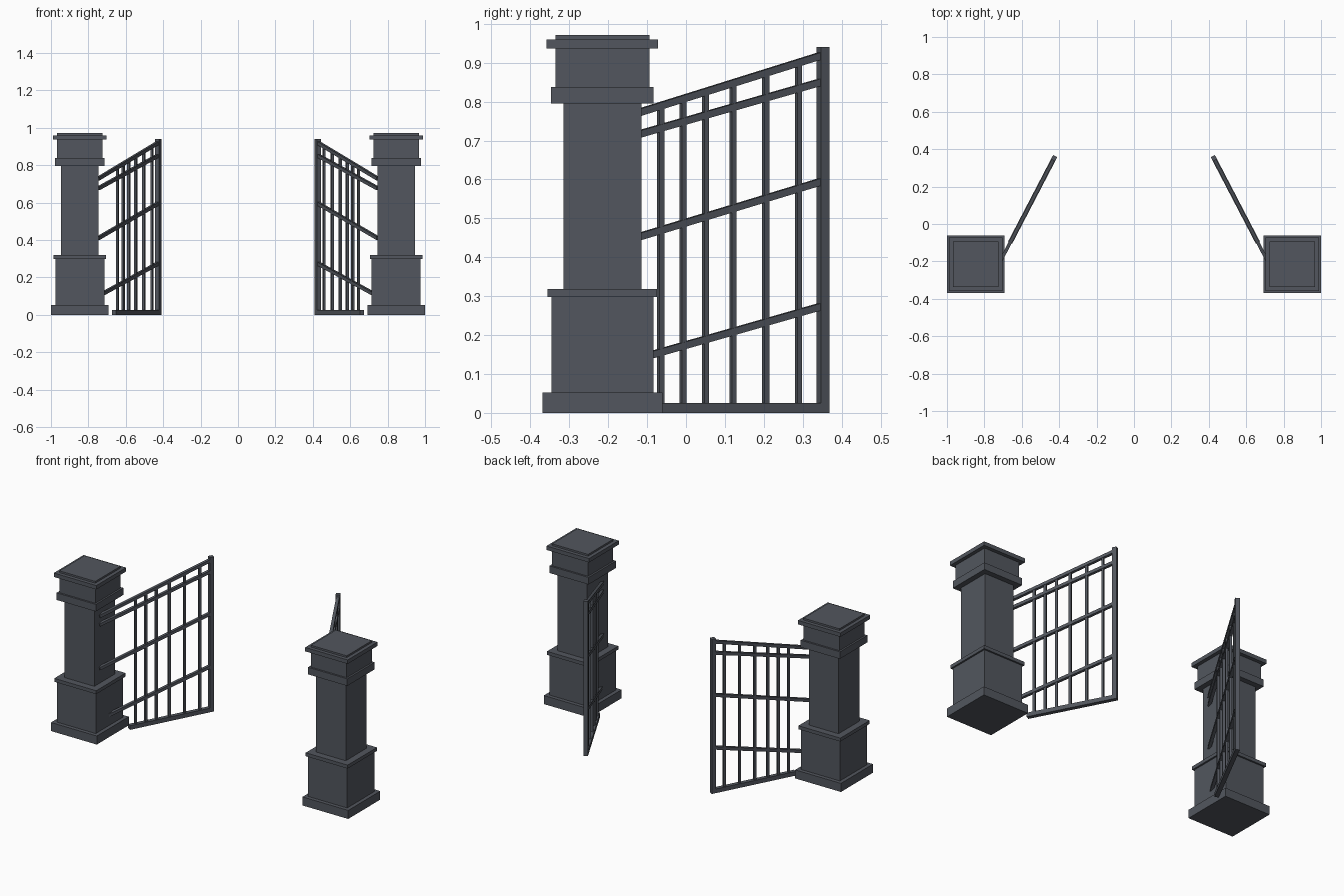
import bpy, bmesh
from mathutils import Vector, Matrix

if "Cube" in bpy.data.objects:
    bpy.data.objects.remove(bpy.data.objects["Cube"])

mat = bpy.data.materials.new("slate_grey")
mat.diffuse_color = (0.085, 0.094, 0.112, 1)
mat.use_nodes = True
mat.node_tree.nodes["Principled BSDF"].inputs["Base Color"].default_value = mat.diffuse_color


def finish(name, bm):
    """Turn a bmesh into an object mirrored across x = 0."""
    bmesh.ops.recalc_face_normals(bm, faces=bm.faces)
    me = bpy.data.meshes.new(name)
    bm.to_mesh(me)
    bm.free()
    me.materials.append(mat)
    ob = bpy.data.objects.new(name, me)
    bpy.context.collection.objects.link(ob)
    mod = ob.modifiers.new("mirror", 'MIRROR')
    mod.use_mirror_merge = False
    return ob


def box(bm, matrix):
    bmesh.ops.create_cube(bm, size=1, matrix=matrix)


# Leaf line: plan direction of the opened gate, parametrised by y
POST = Vector((-0.427, 0.352, 0))
SLOPE = 1.92


def on_leaf(y, z):
    return Vector((POST.x + (y - POST.y) / SLOPE, y, z))


def beam(bm, a, b, width, height):
    """Box from a to b, width across the leaf, height in the leaf plane."""
    d = (b - a).normalized()
    side = Vector((SLOPE, -1, 0)).normalized()
    up = side.cross(d)
    rot = Matrix((d, side, up)).transposed().to_4x4()
    size = Matrix.Diagonal(((b - a).length, width, height, 1))
    box(bm, Matrix.Translation((a + b) / 2) @ rot @ size)


# Stone pillar tiers: name, half width, bottom, top
tiers = [
    ("pillar_base", 0.154, 0.0, 0.052),
    ("pillar_plinth", 0.131, 0.052, 0.298),
    ("pillar_plinth_ledge", 0.141, 0.298, 0.319),
    ("pillar_shaft", 0.100, 0.319, 0.795),
    ("pillar_collar", 0.132, 0.795, 0.838),
    ("pillar_head", 0.121, 0.838, 0.936),
    ("pillar_cap", 0.143, 0.936, 0.960),
    ("pillar_cap_top", 0.121, 0.960, 0.971),
]
for name, h, z0, z1 in tiers:
    bm = bmesh.new()
    box(bm, Matrix.Translation((-0.846, -0.215, (z0 + z1) / 2))
        @ Matrix.Diagonal((2 * h, 2 * h, z1 - z0, 1)))
    finish(name, bm)

# Tall end post of each leaf
bm = bmesh.new()
beam(bm, on_leaf(0.352, 0), on_leaf(0.352, 0.94), 0.025, 0.025)
finish("gate_end_post", bm)

# Level bottom rail
bm = bmesh.new()
beam(bm, on_leaf(-0.10, 0.0125), on_leaf(0.352, 0.0125), 0.025, 0.025)
finish("gate_bottom_rail", bm)

# Sloping rails running into the pillar: height at pillar and at post
bm = bmesh.new()
for z0, z1 in [(0.727, 0.920), (0.675, 0.852), (0.409, 0.596), (0.099, 0.275)]:
    beam(bm, on_leaf(-0.265, z0), on_leaf(0.352, z1), 0.018, 0.018)
finish("gate_sloping_rails", bm)

# Upright bars up to the top rail
bm = bmesh.new()
for y in (-0.065, -0.008, 0.05, 0.121, 0.205, 0.289):
    top = 0.727 + (y + 0.265) / 0.617 * 0.193
    beam(bm, on_leaf(y, 0.015), on_leaf(y, top), 0.0135, 0.0135)
finish("gate_upright_bars", bm)
